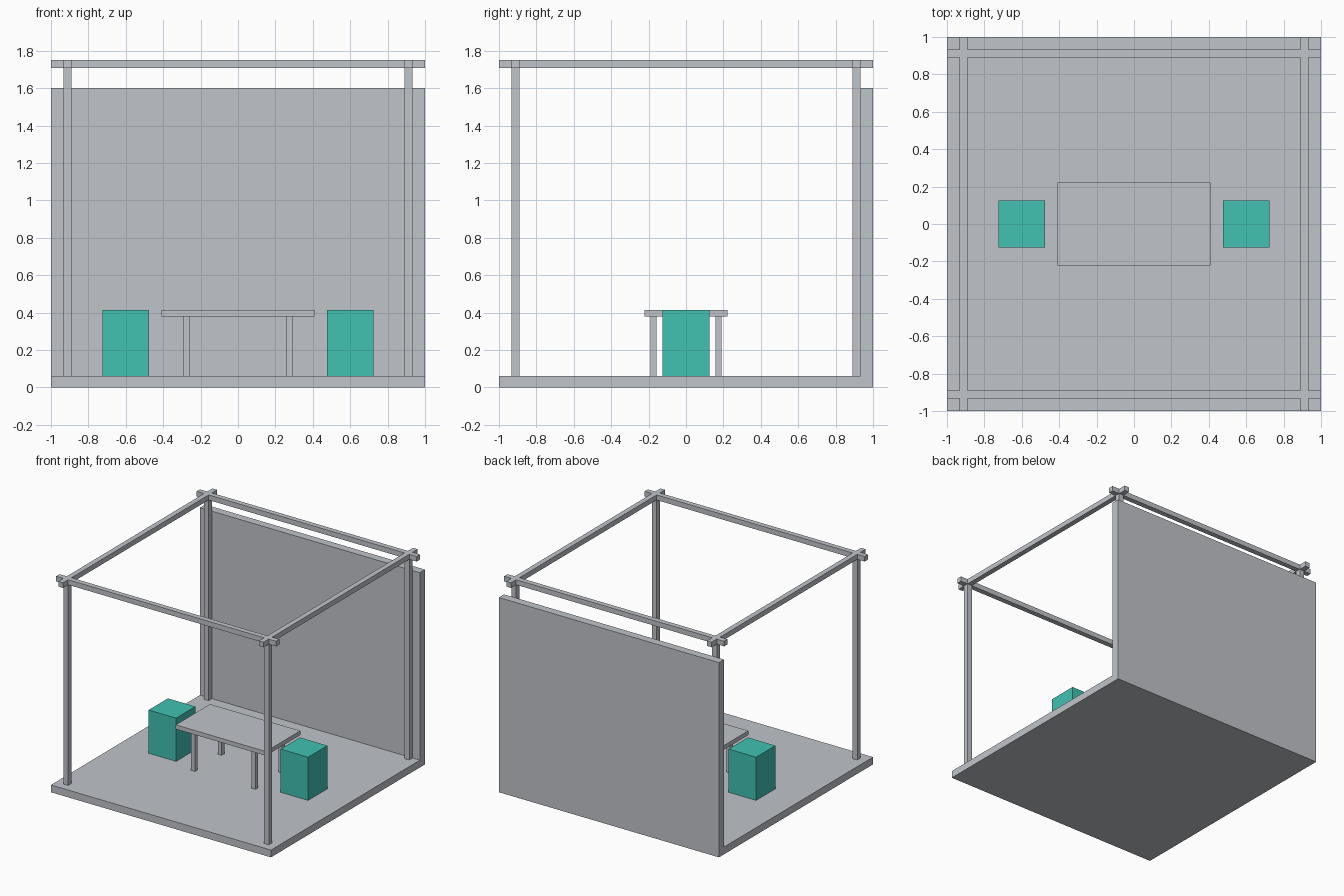
import bpy

cube = bpy.data.objects.get("Cube")
if cube:
    bpy.data.objects.remove(cube, do_unlink=True)


def make_material(name, rgb):
    mat = bpy.data.materials.new(name)
    mat.use_nodes = True
    color = (*rgb, 1.0)
    mat.diffuse_color = color
    mat.node_tree.nodes["Principled BSDF"].inputs["Base Color"].default_value = color
    return mat


grey = make_material("light_grey", (0.527, 0.552, 0.584))
teal = make_material("teal", (0.053, 0.539, 0.445))


def box(name, x, y, z, mat):
    """Box spanning the given (low, high) ranges."""
    spans = (x, y, z)
    bpy.ops.mesh.primitive_cube_add(size=1, location=[(a + b) / 2 for a, b in spans])
    obj = bpy.context.object
    obj.name = name
    obj.scale = [b - a for a, b in spans]
    bpy.ops.object.transform_apply(location=False, rotation=False, scale=True)
    obj.data.materials.append(mat)
    return obj


def around(center, width):
    return (center - width / 2, center + width / 2)


FLOOR = 0.06
BEAM_LOW, BEAM_TOP = 1.708, 1.75
POST, POST_W = 0.912, 0.043
TABLE_LOW, SEAT_TOP = 0.38, 0.415
FULL = (-1, 1)
sides = (("right", -1), ("left", 1))
ends = (("front", -1), ("back", 1))

# Floor slab and back wall
box("floor", FULL, FULL, (0, FLOOR), grey)
box("back_wall", FULL, (POST + POST_W / 2, 1), (FLOOR, 1.6), grey)

# Corner posts and table legs
for side, sx in sides:
    for end, sy in ends:
        box(f"{end}_{side}_post", around(sx * POST, POST_W),
            around(sy * POST, POST_W), (FLOOR, BEAM_LOW), grey)
        box(f"{end}_{side}_table_leg", around(sx * 0.275, 0.034),
            around(sy * 0.174, 0.034), (FLOOR, TABLE_LOW), grey)

# Crossing roof beams
for side, s in sides:
    box(f"{side}_beam", around(s * POST, POST_W), FULL, (BEAM_LOW, BEAM_TOP), grey)
for end, s in ends:
    box(f"{end}_beam", FULL, around(s * POST, POST_W), (BEAM_LOW, BEAM_TOP), grey)

# Table top and block stools
box("table_top", around(0, 0.82), around(0, 0.446), (TABLE_LOW, SEAT_TOP), grey)
for side, s in sides:
    box(f"{side}_stool", around(s * 0.6, 0.25), around(0, 0.25), (FLOOR, SEAT_TOP), teal)
